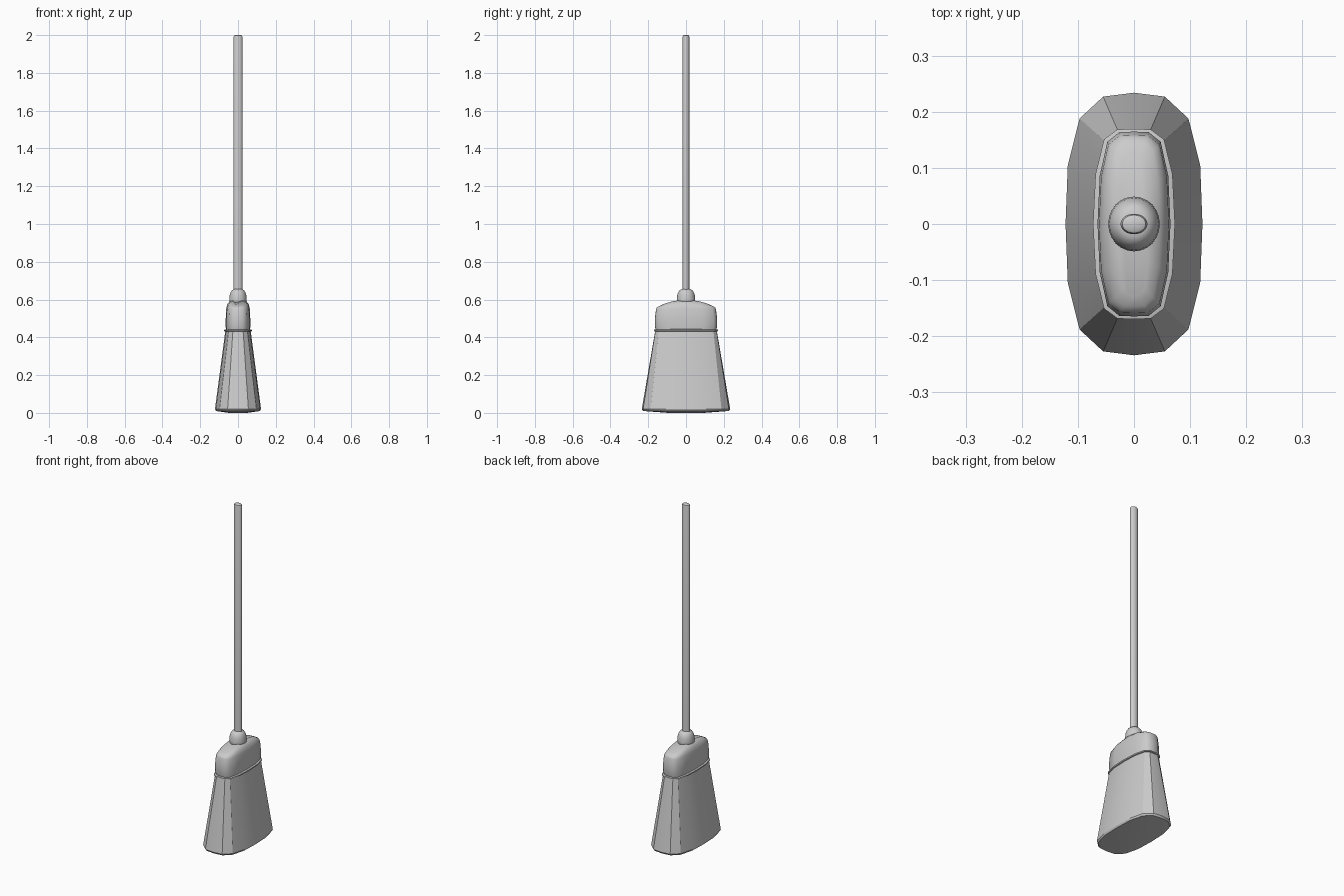
import bpy
import bmesh
import math

cube = bpy.data.objects.get("Cube")
if cube:
    bpy.data.objects.remove(cube, do_unlink=True)

grey = bpy.data.materials.new("plain_grey")
grey.use_nodes = True
grey.diffuse_color = (0.6, 0.6, 0.6, 1)
grey.node_tree.nodes["Principled BSDF"].inputs["Base Color"].default_value = grey.diffuse_color


def loft(name, rings, angle=30):
    """Skin a stack of rings, cap both ends and shade smooth with sharp edges."""
    bm = bmesh.new()
    loops = [[bm.verts.new(p) for p in ring] for ring in rings]
    n = len(loops[0])
    for low, high in zip(loops, loops[1:]):
        for i in range(n):
            j = (i + 1) % n
            bm.faces.new((low[i], low[j], high[j], high[i]))
    bm.faces.new(loops[0][::-1])
    bm.faces.new(loops[-1])
    bmesh.ops.recalc_face_normals(bm, faces=bm.faces)
    mesh = bpy.data.meshes.new(name)
    bm.to_mesh(mesh)
    bm.free()
    obj = bpy.data.objects.new(name, mesh)
    bpy.context.collection.objects.link(obj)
    mesh.materials.append(grey)
    bpy.ops.object.select_all(action="DESELECT")
    obj.select_set(True)
    bpy.context.view_layer.objects.active = obj
    bpy.ops.object.shade_smooth_by_angle(angle=math.radians(angle))
    return obj


def outline(quarter):
    """Mirror a quarter outline, from +x round to +y, into a full ring."""
    half = quarter + [(-x, y) for x, y in quarter[-2::-1]]
    return half + [(x, -y) for x, y in half[-2:0:-1]]


def ring(shape, z, sx=1, sy=1, droop=0):
    """Scale an outline and lower it towards its ends."""
    reach = max(y for x, y in shape)
    return [(x * sx, y * sy, z - droop * (abs(y) / reach) ** 2) for x, y in shape]


def ellipse(rx, ry, z, n=24):
    return [(rx * math.cos(math.tau * i / n), ry * math.sin(math.tau * i / n), z)
            for i in range(n)]


foot = outline([(.122, 0), (.118, .105), (.097, .188), (.055, .227), (0, .234)])
neck = outline([(.067, 0), (.063, .085), (.049, .145), (.027, .162), (0, .163)])

# Flared bristles with a slightly domed underside
loft("bristles", [ring(foot, 0, .4, .4), ring(foot, .01, .96, .97),
                  ring(foot, .02), ring(neck, .435)])

# Thin binding band between bristles and cap
loft("band", [ring(neck, .430, 1, .99), ring(neck, .433, 1.09, 1.04),
              ring(neck, .440, 1.09, 1.04), ring(neck, .443, .95, .97)])

# Rounded cap whose top slopes down to both ends
loft("cap", [ring(neck, .438, .95, .98), ring(neck, .455, .97, 1.01),
             ring(neck, .50, .97, 1.01), ring(neck, .552, .93, .975, .004),
             ring(neck, .575, .84, .95, .018), ring(neck, .590, .68, .90, .027),
             ring(neck, .599, .40, .78, .026)], 40)

# Domed collar
loft("collar", [ellipse(rx, rx * 1.06, z) for rx, z in
                [(.043, .585), (.046, .592), (.046, .600), (.044, .622),
                 (.039, .638), (.032, .649), (.022, .655)]], 40)

# Oval handle with a softened tip
loft("handle", [ellipse(rx, rx * .76, z) for rx, z in
                [(.024, .60), (.024, 1.988), (.021, 1.997), (.015, 2)]], 40)
